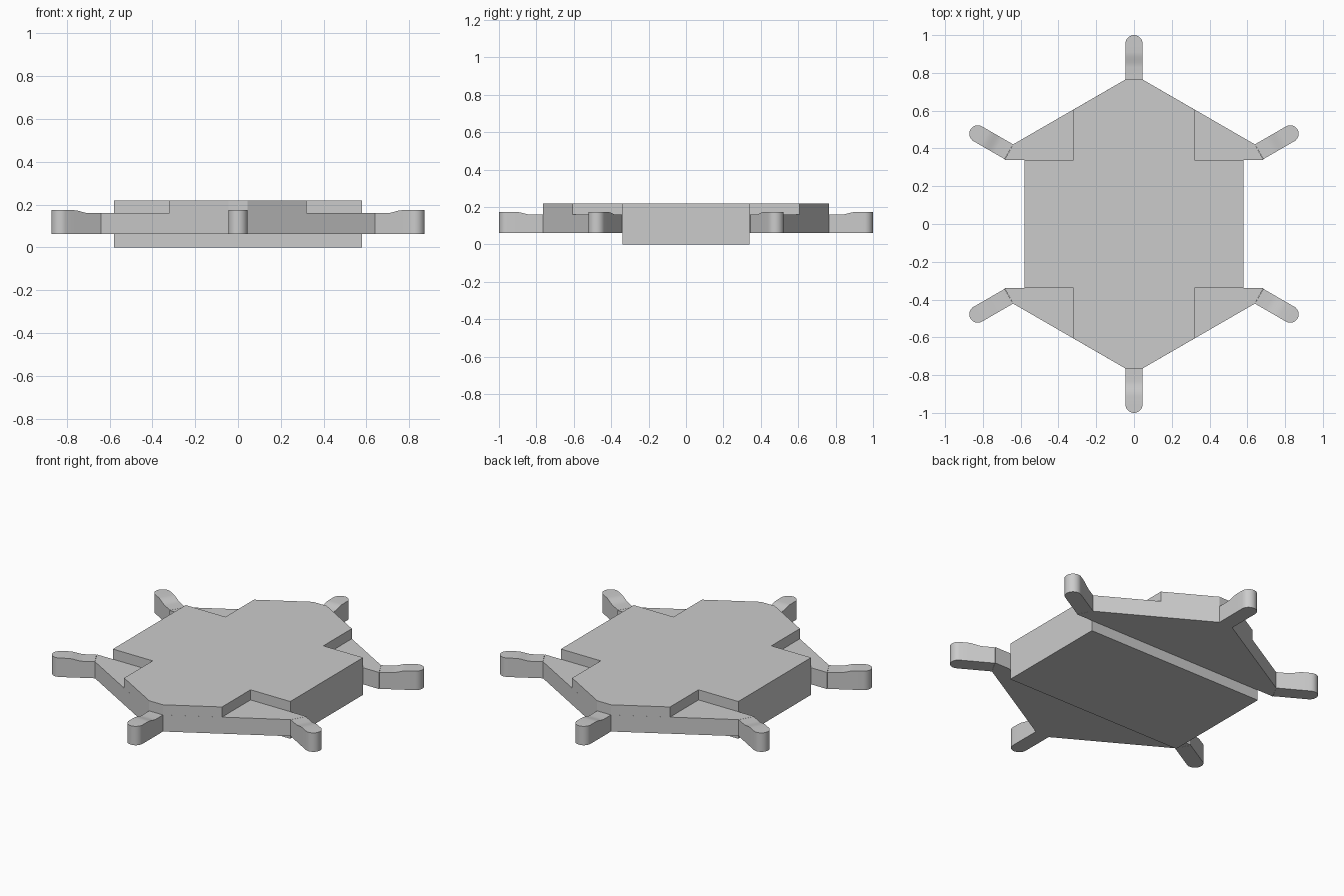
import bpy, bmesh, math

if "Cube" in bpy.data.objects:
    bpy.data.objects.remove(bpy.data.objects["Cube"], do_unlink=True)

grey = bpy.data.materials.new("plain grey")
grey.use_nodes = True
colour = (0.6, 0.6, 0.6, 1)
grey.diffuse_color = colour
grey.node_tree.nodes["Principled BSDF"].inputs["Base Color"].default_value = colour

HALF_X, HALF_Y, TOP = 0.58, 0.34, 0.22     # central block
LOW, DECK = 0.062, 0.16                    # side plates
ROOT, ARM_W, ARM_TOP = 0.765, 0.045, 0.174 # arms


def finish(name, bm):
    bmesh.ops.recalc_face_normals(bm, faces=bm.faces)
    mesh = bpy.data.meshes.new(name)
    bm.to_mesh(mesh)
    bm.free()
    mesh.materials.append(grey)
    obj = bpy.data.objects.new(name, mesh)
    bpy.context.collection.objects.link(obj)
    return obj


def prism(name, outline, z0, z1):
    bm = bmesh.new()
    face = bm.faces.new([bm.verts.new((x, y, z0)) for x, y in outline])
    new = bmesh.ops.extrude_face_region(bm, geom=[face])["geom"]
    bmesh.ops.translate(bm, vec=(0, 0, z1 - z0),
                        verts=[v for v in new if isinstance(v, bmesh.types.BMVert)])
    return finish(name, bm)


def arm(name, angle):
    # Sections along the arm: distance, half width, top height
    sections = [(ROOT, ARM_W, DECK)]
    for i in range(7):
        t = i / 6
        ease = t * t * (3 - 2 * t)
        sections.append((0.83 + 0.08 * t, ARM_W, DECK + (ARM_TOP - DECK) * ease))
    for i in range(9):
        a = math.radians(86) * i / 8
        sections.append((1 - ARM_W + ARM_W * math.sin(a), ARM_W * math.cos(a), ARM_TOP))
    bm = bmesh.new()
    c, s = math.cos(angle), math.sin(angle)
    rings = []
    for r, w, top in sections:
        corners = ((-w, LOW), (w, LOW), (w, top), (-w, top))
        rings.append([bm.verts.new((r * c - q * s, r * s + q * c, z)) for q, z in corners])
    for a, b in zip(rings, rings[1:]):
        for k in range(4):
            n = (k + 1) % 4
            bm.faces.new((a[k], a[n], b[n], b[k]))
    bm.faces.new(rings[0])
    bm.faces.new(rings[-1])
    obj = finish(name, bm)
    bpy.ops.object.select_all(action="DESELECT")
    obj.select_set(True)
    bpy.context.view_layer.objects.active = obj
    bpy.ops.object.shade_smooth_by_angle(angle=math.radians(35))


def mirrored(half, sign):
    # Mirror a half outline in x, then place it at the front or back
    pts = half + [(-x, y) for x, y in reversed(half)]
    return [(x, y * sign) for x, y in pts]


# Central block
prism("central_block", [(-HALF_X, -HALF_Y), (HALF_X, -HALF_Y),
                        (HALF_X, HALF_Y), (-HALF_X, HALF_Y)], 0, TOP)

# Tapered side plates with a raised cover on each
for side, sign in (("front", -1), ("back", 1)):
    deck = [(0.685, HALF_Y), (0.64, 0.4215), (ARM_W, ROOT)]
    cover = [(0.32, HALF_Y), (0.32, 0.606), (ARM_W, ROOT)]
    prism(side + "_plate", mirrored(deck, sign), LOW, DECK)
    prism(side + "_cover", mirrored(cover, sign), DECK, TOP)

# Six radial arms
names = ("back_left", "back", "back_right", "front_right", "front", "front_left")
for i, n in enumerate(names):
    arm(n + "_arm", math.radians(30 + 60 * i))
